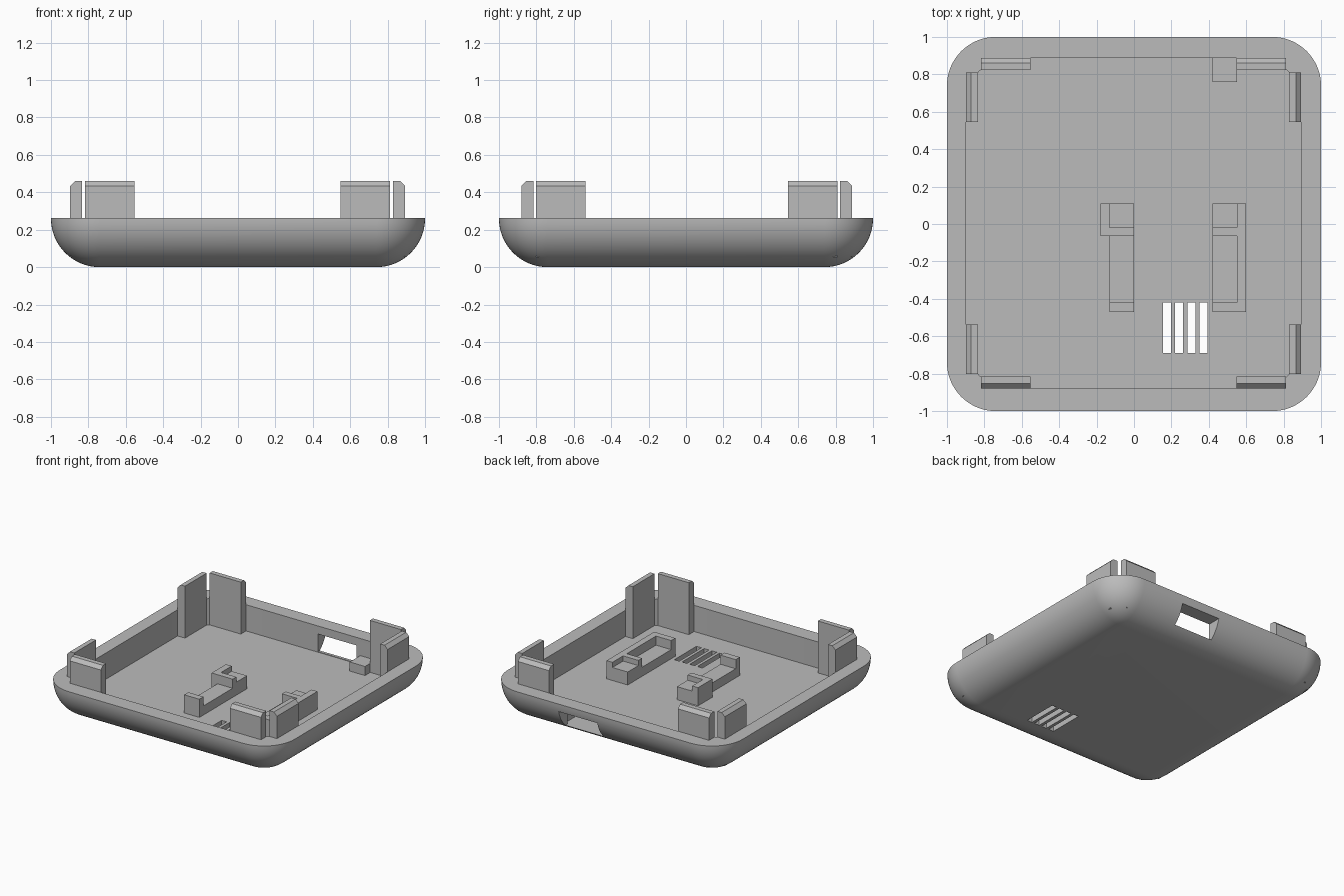
import bpy, bmesh, math

if "Cube" in bpy.data.objects:
    bpy.data.objects.remove(bpy.data.objects["Cube"], do_unlink=True)

grey = bpy.data.materials.new("matte grey plastic")
grey.use_nodes = True
GREY = (0.5, 0.5, 0.5, 1)
grey.diffuse_color = GREY
grey.node_tree.nodes["Principled BSDF"].inputs["Base Color"].default_value = GREY

RIM, FLOOR, TAB_TOP = 0.262, 0.06, 0.46
WALL = 0.2          # height of the holder walls
SHELF = 0.16        # rear holder shelf
LOW_SHELF = 0.13    # front holder shelf and rear support


def box(name, xs, ys, zs, edit=None):
    """Box from its ranges; edit may change the bmesh before it is stored."""
    bm = bmesh.new()
    bmesh.ops.create_cube(bm, size=1)
    for v in bm.verts:
        for i, (lo, hi) in enumerate((xs, ys, zs)):
            v.co[i] = hi if v.co[i] > 0 else lo
    if edit:
        edit(bm)
    mesh = bpy.data.meshes.new(name)
    bm.to_mesh(mesh)
    bm.free()
    mesh.materials.append(grey)
    obj = bpy.data.objects.new(name, mesh)
    bpy.context.collection.objects.link(obj)
    return obj


def round_edges(radius, segments, bottom):
    """Round the upright edges, and the bottom edges where asked."""
    def edit(bm):
        low = min(v.co.z for v in bm.verts)
        edges = []
        for e in bm.edges:
            a, b = (v.co for v in e.verts)
            upright = abs(a.z - b.z) > 0.01
            at_bottom = abs(a.z - low) < 1e-4 and abs(b.z - low) < 1e-4
            if upright or (bottom and at_bottom):
                edges.append(e)
        bmesh.ops.bevel(bm, geom=edges, offset=radius, offset_type='OFFSET',
                        segments=segments, profile=0.5, affect='EDGES')
    return edit


def cut(target, cutter):
    cutter.hide_render = True
    mod = target.modifiers.new("cut", 'BOOLEAN')
    mod.operation = 'DIFFERENCE'
    mod.solver = 'EXACT'
    mod.object = cutter
    bpy.context.view_layer.objects.active = target
    bpy.ops.object.modifier_apply(modifier=mod.name)
    bpy.data.objects.remove(cutter, do_unlink=True)


# Tray with rounded sides and corners
tray = box("tray", (-1, 1), (-1, 1), (0, RIM), round_edges(0.26, 16, True))
cut(tray, box("cavity_cutter", (-0.897, 0.893), (-0.88, 0.888), (FLOOR, 0.6),
              round_edges(0.24, 12, False)))

# Port opening in the back wall and vent slots in the floor
cut(tray, box("port_cutter", (0.06, 0.39), (0.8, 1.2), (FLOOR + 0.004, 0.2)))
for i in range(4):
    x = 0.155 + i * 0.0655
    cut(tray, box("vent_cutter", (x, x + 0.042), (-0.69, -0.42), (-0.1, 0.2)))

bpy.ops.object.select_all(action='DESELECT')
tray.select_set(True)
bpy.context.view_layer.objects.active = tray
bpy.ops.object.shade_smooth_by_angle(angle=math.radians(30))


def chamfer(axis, side):
    """Chamfer the outer top edge of a tab."""
    def edit(bm):
        outer = max(v.co[axis] * side for v in bm.verts)
        edges = [e for e in bm.edges
                 if all(v.co.z > 0.4 and v.co[axis] * side > outer - 1e-4 for v in e.verts)]
        bmesh.ops.bevel(bm, geom=edges, offset=0.026, segments=1, affect='EDGES')
    return edit


# Snap tabs: a pair at every corner
for sx, xname in ((-1, "right"), (1, "left")):
    for sy, yname in ((-1, "front"), (1, "back")):
        long_x = sorted((sx * 0.55 - 0.003, sx * 0.815 - 0.003))
        thin_y = sorted((sy * 0.82 + 0.004, sy * 0.884 + 0.004))
        box(f"{yname}_{xname}_end_tab", long_x, thin_y, (FLOOR - 0.005, TAB_TOP), chamfer(1, sy))
        thin_x = sorted((sx * 0.832 - 0.002, sx * 0.895 - 0.002))
        long_y = sorted((sy * 0.542 + 0.004, sy * 0.805 + 0.004))
        box(f"{yname}_{xname}_side_tab", thin_x, long_y, (FLOOR - 0.005, TAB_TOP), chamfer(0, sx))

# Board holders: low and high shelves with stop walls
for name, xs in (("right", (-0.13, 0)), ("left", (0.42, 0.55))):
    for part, ys, top in (("end_wall", (-0.47, -0.42), WALL),
                          ("front_shelf", (-0.42, -0.065), LOW_SHELF),
                          ("cross_wall", (-0.065, -0.02), WALL),
                          ("rear_shelf", (-0.02, 0.11), SHELF)):
        box(f"{name}_holder_{part}", xs, ys, (FLOOR - 0.005, top))
box("right_holder_side_wall", (-0.18, -0.13), (-0.065, 0.11), (FLOOR - 0.005, WALL))
box("left_holder_side_wall", (0.55, 0.6), (-0.47, 0.11), (FLOOR - 0.005, WALL))

# Support block beside the port
box("port_support", (0.42, 0.55), (0.76, 0.889), (FLOOR - 0.005, LOW_SHELF))
